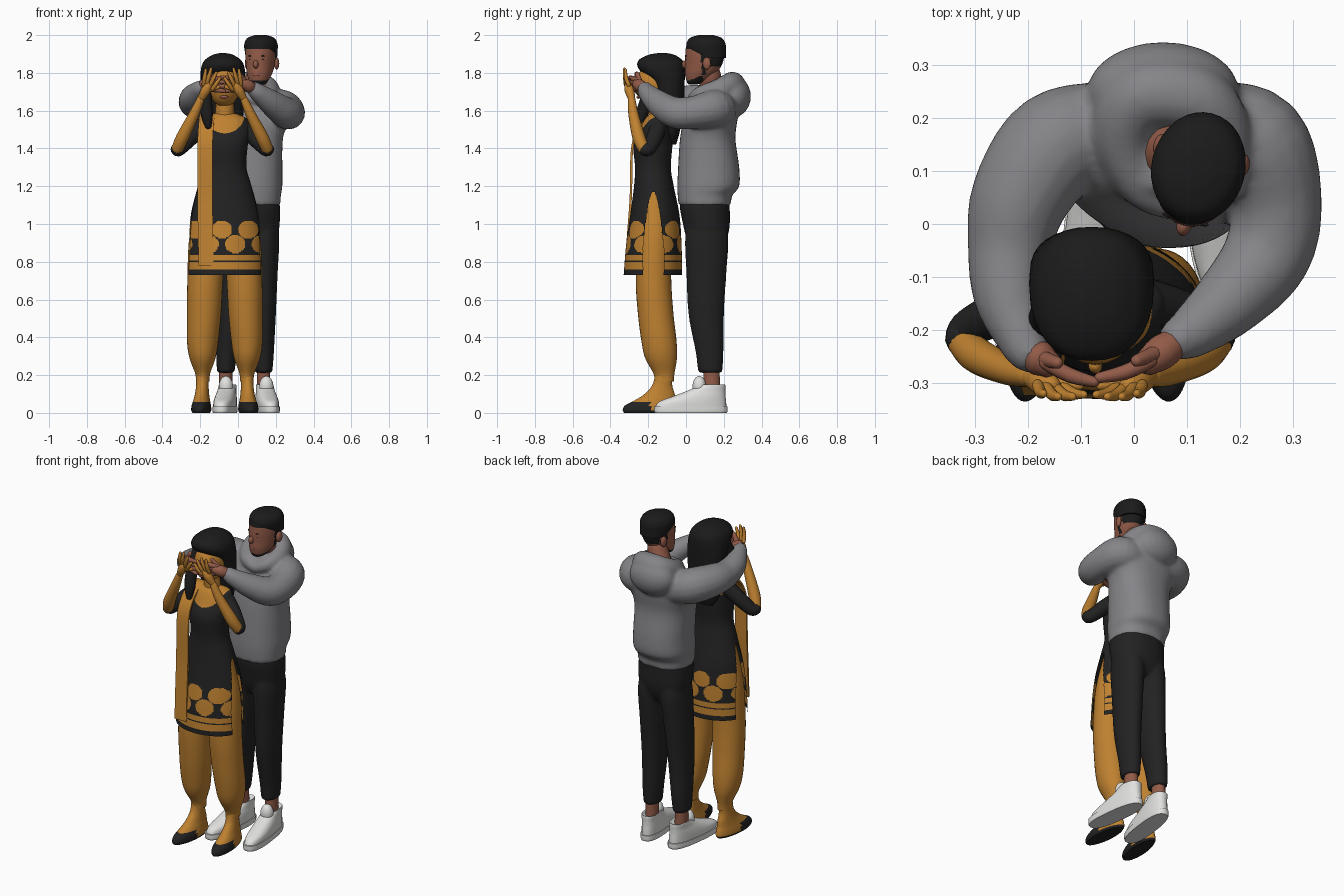
import bpy, bmesh, math
from mathutils import Vector, Matrix, Quaternion

if "Cube" in bpy.data.objects:
    bpy.data.objects.remove(bpy.data.objects["Cube"], do_unlink=True)


def material(name, r, g, b):
    m = bpy.data.materials.new(name)
    m.use_nodes = True
    m.diffuse_color = (r, g, b, 1)
    bsdf = m.node_tree.nodes["Principled BSDF"]
    bsdf.inputs["Base Color"].default_value = (r, g, b, 1)
    bsdf.inputs["Roughness"].default_value = 0.8
    return m


GREY = material("hoodie grey", 0.235, 0.23, 0.245)
ORANGE = material("warm orange", 0.52, 0.22, 0.03)
BLACK = material("cloth black", 0.016, 0.016, 0.017)
HAIR = material("hair black", 0.011, 0.011, 0.011)
SKIN = material("brown skin", 0.29, 0.105, 0.065)
WHITE = material("shoe white", 0.75, 0.75, 0.74)
LIPS = material("lip rose", 0.3, 0.09, 0.08)


def finish(name, bm, mats, rule=None):
    """Turn a bmesh into a smooth object; rule gives a material index, or None to cut a face away."""
    bmesh.ops.recalc_face_normals(bm, faces=bm.faces)
    if rule:
        holes = []
        for f in bm.faces:
            index = rule(f.calc_center_median(), f.normal)
            if index is None:
                holes.append(f)
            else:
                f.material_index = index
        bmesh.ops.delete(bm, geom=holes, context='FACES')
    mesh = bpy.data.meshes.new(name)
    bm.to_mesh(mesh)
    bm.free()
    for m in mats:
        mesh.materials.append(m)
    mesh.shade_smooth()
    mesh.set_sharp_from_angle(angle=math.radians(50))
    obj = bpy.data.objects.new(name, mesh)
    bpy.context.collection.objects.link(obj)
    return obj


def fuse(name, objs):
    """Merge overlapping pieces of one garment into a single soft surface."""
    with bpy.context.temp_override(active_object=objs[0], object=objs[0], selected_objects=objs,
                                   selected_editable_objects=objs):
        bpy.ops.object.join()
    objs[0].name = name
    remesh = objs[0].modifiers.new("Fuse", 'REMESH')
    remesh.mode, remesh.voxel_size, remesh.use_smooth_shade = 'VOXEL', 0.01, True
    soften = objs[0].modifiers.new("Soften", 'SMOOTH')
    soften.factor, soften.iterations = 0.5, 8


def skin_rings(name, rings, mats, rule=None):
    bm = bmesh.new()
    rows = [[bm.verts.new(p) for p in ring] for ring in rings]
    n = len(rows[0])
    for a, b in zip(rows, rows[1:]):
        for i in range(n):
            bm.faces.new((a[i], a[(i + 1) % n], b[(i + 1) % n], b[i]))
    bm.faces.new(rows[0])
    bm.faces.new(rows[-1])
    return finish(name, bm, mats, rule)


def spline(keys, steps):
    """Smooth curve through tuples of any length."""
    keys = [Vector(k) for k in keys]
    pts = [keys[0]] + keys + [keys[-1]]
    out = []
    for p, a, b, q in zip(pts, pts[1:], pts[2:], pts[3:]):
        for s in range(steps):
            t = s / steps
            out.append(a + (b - p) * (t / 2) + (2 * p - 5 * a + 4 * b - q) * (t * t / 2)
                       + (3 * a - p - 3 * b + q) * (t ** 3 / 2))
    return out + [keys[-1]]


def loft(name, keys, mats, rule=None, steps=5, n=32, power=2.0):
    """Stack level ovals given as centre x, centre y, z, radius x, radius y."""
    def oval(k):
        ring = []
        for i in range(n):
            c, s = math.cos(math.tau * i / n), math.sin(math.tau * i / n)
            ring.append((k[0] + k[3] * math.copysign(abs(c) ** (2 / power), c),
                         k[1] + k[4] * math.copysign(abs(s) ** (2 / power), s), k[2]))
        return ring
    return skin_rings(name, [oval(k) for k in spline(keys, steps)], mats, rule)


def tube(name, keys, mat, steps=5, n=16):
    """Round limb through points x, y, z, radius, with rounded ends."""
    pts = spline(keys, steps)
    start = (pts[0] - pts[1]).to_3d().normalized()
    end = (pts[-1] - pts[-2]).to_3d().normalized()
    angles = [math.radians(d) for d in (30, 60, 85)]

    def cap(p, direction):
        return [Vector((*(p.to_3d() + direction * p[3] * math.sin(a)), p[3] * math.cos(a))) for a in angles]
    pts = cap(pts[0], start)[::-1] + pts + cap(pts[-1], end)
    centres = [p.to_3d() for p in pts]
    rings, turn, old = [], Quaternion(), Vector((0, 0, 1))
    for i, p in enumerate(pts):
        d = (centres[min(i + 1, len(pts) - 1)] - centres[max(i - 1, 0)]).normalized()
        turn = old.rotation_difference(d) @ turn
        old = d
        rings.append([centres[i] + turn @ Vector((math.cos(math.tau * k / n), math.sin(math.tau * k / n), 0)) * p[3]
                      for k in range(n)])
    return skin_rings(name, rings, [mat])


def ball(name, centre, radii, mat):
    bm = bmesh.new()
    bmesh.ops.create_uvsphere(bm, u_segments=24, v_segments=16, radius=1,
                              matrix=Matrix.Translation(centre) @ Matrix.Diagonal((*radii, 1)))
    return finish(name, bm, [mat])


def hand(name, wrist, palm, tips, thumb, r, mat):
    wrist, palm, tips = Vector(wrist), Vector(palm), [Vector(t) for t in tips]
    middle = sum(tips, Vector()) / len(tips)
    tube(name + "_palm", [(*wrist, r * 1.7), (*wrist.lerp(palm, 0.6), r * 2.3), (*palm, r * 1.9)], mat)
    for i, tip in enumerate(tips):
        base = palm + (tip - middle) * 0.6
        knuckle = base.lerp(tip, 0.5) + Vector((0, -0.006, 0))
        tube(f"{name}_finger_{i + 1}", [(*base, r), (*knuckle, r), (*tip, r * 0.7)], mat, 3, 10)
    tube(name + "_thumb", [(*wrist.lerp(palm, 0.5), r * 1.2), (*thumb, r * 0.8)], mat, 3, 10)


def place(objs, x, y, degrees):
    for o in objs:
        o.location = (x, y, 0)
        o.rotation_euler.z = math.radians(degrees)


# ---- Man: trousers, ankles, shoes
trousers = [loft("man_hips", [(.065, .11, .88, .1, .085), (.065, .11, .94, .145, .112), (.065, .108, 1, .156, .124),
                 (.065, .1, 1.08, .158, .132), (.065, .1, 1.14, .152, .132)], [BLACK], power=2.3)]
for side, ankle, hip in (("left", .135, .139), ("right", -.065, -.01)):
    def along(t):
        return ankle + (hip - ankle) * t
    trousers.append(loft(f"man_{side}_trouser_leg", [(ankle, .128, .212, .047, .065), (along(.1), .125, .32, .055, .074),
         (along(.4), .107, .52, .064, .094), (along(.7), .108, .75, .073, .107),
         (along(1), .11, .93, .08, .115), (along(1), .11, 1.02, .06, .09)], [BLACK]))
    loft(f"man_{side}_ankle", [(ankle, .137, .1, .036, .045), (ankle, .135, .24, .035, .042)], [SKIN])
    sole = loft(f"man_{side}_sole", [(0, -.1, 0, .056, .192), (0, -.1, .01, .059, .196), (0, -.1, .035, .059, .196)],
                [WHITE], power=2.6)
    shoe = loft(f"man_{side}_shoe", [(0, -.1, .03, .056, .19), (0, -.09, .06, .056, .178), (0, -.055, .088, .053, .14),
                (0, -.02, .115, .048, .104), (0, .008, .14, .046, .076), (0, .012, .15, .044, .068),
                (0, .012, .14, .036, .05)], [WHITE], power=2.4)
    tongue = ball(f"man_{side}_shoe_tongue", (0, -.055, .14), (.038, .036, .055), WHITE)
    place([sole, shoe, tongue], ankle + .008, .125, 7 if side == "left" else -7)
fuse("man_trousers", trousers)

# ---- Man: hooded top
fuse("hoodie", [
    loft("hoodie_body", [(.065, .1, 1.1, .16, .14), (.065, .1, 1.15, .162, .144), (.065, .118, 1.2, .17, .164),
         (.065, .12, 1.3, .17, .162), (.06, .115, 1.45, .178, .147), (.06, .13, 1.55, .205, .142),
         (.06, .155, 1.64, .2, .124), (.065, .16, 1.7, .14, .105), (.08, .145, 1.735, .09, .085)], [GREY], power=2.3),
    tube("left_sleeve", [(.14, .18, 1.6, .09), (.228, .152, 1.61, .103), (.268, .04, 1.59, .088),
         (.25, -.06, 1.59, .084), (.18, -.145, 1.64, .069), (.115, -.2, 1.69, .052), (.09, -.215, 1.71, .044)], GREY),
    tube("right_sleeve", [(-.04, .18, 1.6, .09), (-.145, .15, 1.63, .103), (-.215, .05, 1.645, .094),
         (-.235, -.05, 1.65, .08), (-.235, -.14, 1.675, .068), (-.21, -.22, 1.71, .048), (-.2, -.24, 1.72, .042)], GREY),
    tube("hood_rim", [(.1, .035, 1.66, .032), (.16, .075, 1.685, .044), (.165, .17, 1.71, .057),
         (.115, .235, 1.735, .067), (.015, .24, 1.735, .067), (-.02, .165, 1.705, .06), (.02, .07, 1.68, .044),
         (.09, .035, 1.66, .032)], GREY),
    ball("hood_sack", (.055, .25, 1.675), (.144, .094, .11), GREY)])

# ---- Man: neck and head
tube("man_neck", [(.075, .14, 1.7, .066), (.11, .125, 1.8, .056)], SKIN)


def man_head_rule(c, normal):
    hairline = c.z > 1.93 or (c.y > .045 and c.z > 1.83)
    jaw = 1.76 + max(0, c.y + .07) * .4
    beard = c.z < jaw and c.y < 0
    sideburn = 0 < c.y < .02 and c.z > 1.79
    return 1 if hairline or beard or sideburn else 0


def man_face_ball(name, centre, radii, mat):
    head_parts.append(ball(name, centre, radii, mat))


head_parts = [
    loft("man_head", [(0, -.065, 1.738, .025, .022), (0, -.052, 1.752, .046, .045), (0, -.028, 1.79, .064, .078),
         (0, -.008, 1.84, .074, .098), (0, 0, 1.9, .08, .105), (0, .003, 1.95, .077, .1),
         (0, .005, 1.98, .055, .07)], [SKIN, HAIR], man_head_rule, steps=8, n=64),
    loft("man_hair", [(0, .03, 1.88, .08, .082), (0, .01, 1.92, .087, .102), (0, .006, 1.955, .087, .104),
         (0, .005, 1.985, .07, .085), (0, .005, 2, .03, .04)], [HAIR])]
man_face_ball("man_nose", (0, -.106, 1.845), (.014, .02, .022), SKIN)
man_face_ball("man_lips", (0, -.1, 1.79), (.022, .008, .008), LIPS)
for s, side in ((1, "left"), (-1, "right")):
    man_face_ball(f"man_{side}_eye", (s * .03, -.092, 1.87), (.01, .005, .004), HAIR)
    man_face_ball(f"man_{side}_brow", (s * .03, -.094, 1.89), (.015, .005, .004), HAIR)
    man_face_ball(f"man_{side}_ear", (s * .08, .03, 1.85), (.013, .022, .032), SKIN)
place(head_parts, .12, .1, -14)

# ---- Man: hands covering the eyes
hand("man_left_hand", (.09, -.215, 1.715), (.03, -.258, 1.74),
     [(-.065, -.29, 1.74 + d) for d in (-.036, -.012, .012, .036)], (.005, -.258, 1.795), .0145, SKIN)
hand("man_right_hand", (-.2, -.24, 1.725), (-.165, -.262, 1.74),
     [(-.075, -.298, 1.74 + d) for d in (-.036, -.012, .012, .036)], (-.145, -.262, 1.795), .0145, SKIN)

# ---- Woman: feet, trousers
MID = -.07


def foot_rule(c, normal):
    return 1 if c.z < .012 or (c.y < -.08 and c.z < .058) else 0


for s, side in ((1, "left"), (-1, "right")):
    foot = loft(f"woman_{side}_foot", [(0, -.075, 0, .045, .138), (0, -.075, .015, .052, .146),
                (0, -.07, .04, .05, .138), (0, -.05, .065, .044, .11), (0, -.025, .1, .037, .08),
                (0, -.01, .15, .033, .052), (0, 0, .22, .035, .047)], [ORANGE, BLACK], foot_rule, steps=8, n=48)
    place([foot], MID + s * .118, -.115, s * 5)
    loft(f"woman_{side}_trouser_leg", [(MID + s * .116, -.115, .165, .036, .05), (MID + s * .117, -.117, .21, .04, .056),
         (MID + s * .118, -.132, .29, .069, .084), (MID + s * .117, -.143, .38, .083, .093),
         (MID + s * .11, -.16, .52, .09, .094), (MID + s * .104, -.172, .7, .094, .094),
         (MID + s * .09, -.168, .95, .095, .09), (MID + s * .045, -.168, 1.2, .075, .08)], [ORANGE])


# ---- Woman: tunic with side slits, hem border, scallop motifs and neckline
def tunic_rule(c, normal):
    x, z = c.x - MID, c.z
    if z < .735 and normal.z < -.9:
        return None
    if z < 1.17 and abs(c.y + .173) < .055 * min(1, math.sqrt((1.17 - z) / .3)) and abs(x) > .05:
        return None
    if math.hypot(x * .95, (z - 1.585) * 0.95) < .1 and c.y < -.12:
        return 1
    if .757 < z < .798 or .802 < z < .838:
        return 1
    for row_z, shift in ((.97, .015), (.893, .085)):
        across = (x + shift + .07) % .14 - .07
        if math.hypot(across * .9, z - row_z) < .048:
            return 1
    return 0


loft("tunic", [(MID, -.175, .73, .204, .155), (MID, -.17, .9, .199, .146), (MID, -.165, 1.05, .183, .13),
     (MID, -.17, 1.2, .142, .105), (MID, -.175, 1.3, .115, .095), (MID, -.175, 1.42, .122, .103),
     (MID, -.16, 1.5, .135, .085), (MID, -.148, 1.555, .12, .07), (MID, -.14, 1.585, .06, .05)],
     [BLACK, ORANGE], tunic_rule, steps=26, n=200)

# ---- Woman: long scarf over one shoulder
rows = spline([(-.168, -.318, .78), (-.172, -.306, .95), (-.175, -.292, 1.15), (-.175, -.287, 1.38),
               (-.172, -.262, 1.48), (-.165, -.2, 1.56), (-.16, -.13, 1.575), (-.16, -.07, 1.5)], 4)
strip = []
for i, p in enumerate(rows):
    d = rows[min(i + 1, len(rows) - 1)] - rows[max(i - 1, 0)]
    out = Vector((0, -d.z, d.y)).normalized() * .006
    across = Vector((.04, 0, 0))
    strip.append([p - across + out, p + across + out, p + across - out, p - across - out])
skin_rings("scarf", strip, [ORANGE])

# ---- Woman: arms and hands
for s, side in ((1, "left"), (-1, "right")):
    def at(x, *rest):
        return (-.083 + s * x, *rest)
    tube(f"woman_{side}_sleeve", [at(.1, -.145, 1.52, .045), at(.165, -.165, 1.46, .043),
         at(.225, -.195, 1.4, .037), at(.238, -.215, 1.395, .036)], BLACK)
    tube(f"woman_{side}_forearm", [at(.238, -.224, 1.398, .031), at(.21, -.25, 1.46, .034), at(.15, -.278, 1.58, .027),
         at(.115, -.288, 1.66, .02)], ORANGE)
    hand(f"woman_{side}_hand", at(.112, -.288, 1.665), at(.075, -.306, 1.73),
         [at(.012, -.322, 1.772), at(.033, -.326, 1.8), at(.06, -.326, 1.82), at(.088, -.32, 1.815)],
         at(.02, -.305, 1.725), .011, ORANGE)

# ---- Woman: neck, face, hair
tube("woman_neck", [(MID, -.145, 1.55, .052), (MID, -.155, 1.68, .047)], ORANGE)
ball("woman_face", (-.073, -.168, 1.735), (.085, .098, .115), ORANGE)
ball("woman_nose", (-.073, -.268, 1.715), (.013, .014, .02), ORANGE)
ball("woman_lips", (-.073, -.25, 1.672), (.022, .012, .009), LIPS)
loft("woman_hair", [(-.085, -.068, 1.42, .05, .015), (-.08, -.075, 1.48, .09, .04), (-.08, -.08, 1.56, .106, .06),
     (-.08, -.085, 1.66, .113, .075), (-.08, -.095, 1.75, .117, .088), (-.08, -.128, 1.82, .116, .122),
     (-.08, -.135, 1.865, .098, .117), (-.08, -.13, 1.895, .055, .07), (-.08, -.125, 1.905, .015, .02)],
     [HAIR], power=2.3)
tube("front_hair_lock", [(-.165, -.16, 1.78, .028), (-.172, -.2, 1.68, .033), (-.165, -.235, 1.58, .032),
     (-.158, -.25, 1.52, .018)], HAIR)
